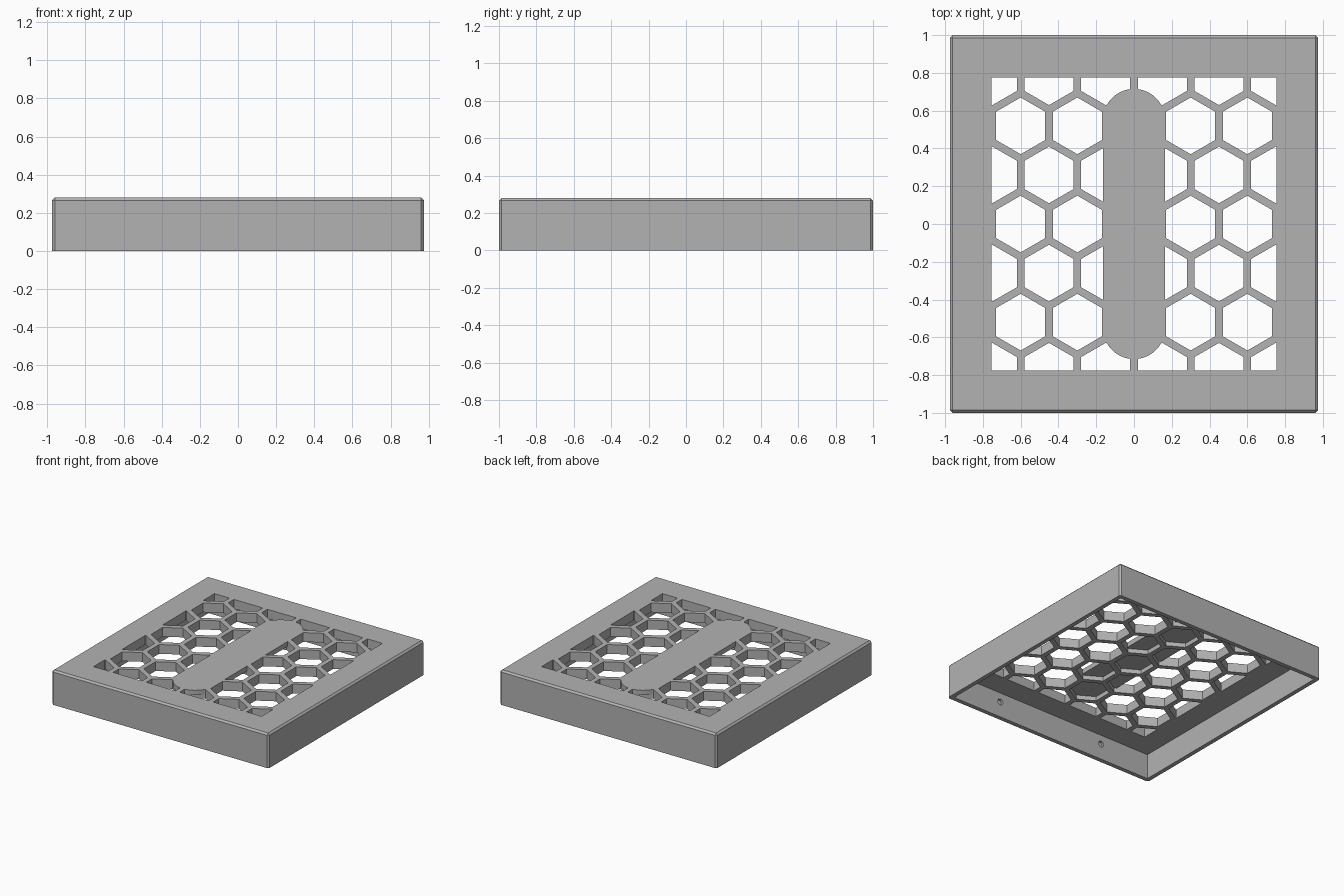
import bpy, bmesh
from math import sin, cos, pi
from mathutils import Vector

W, D, H = 1.95, 2.0, 0.28          # outer size
WALL, PLATE = 0.035, 0.075         # side wall and top plate thickness
PITCH, HEX_R = 0.30, 0.15          # honeycomb spacing and hole radius
GRILLE_X, GRILLE_Y = 0.755, 0.776  # half size of the honeycomb field
BAR_R, BAR_Y, BAR_T = 0.165, 0.55, 0.04

cube = bpy.data.objects.get("Cube")
if cube:
    bpy.data.objects.remove(cube, do_unlink=True)

grey = bpy.data.materials.new("grey_plastic")
grey.use_nodes = True
colour = (0.45, 0.45, 0.45, 1)
grey.diffuse_color = colour
grey.node_tree.nodes["Principled BSDF"].inputs["Base Color"].default_value = colour


def make_object(name, bm, helper=False):
    bmesh.ops.recalc_face_normals(bm, faces=bm.faces[:])
    mesh = bpy.data.meshes.new(name)
    bm.to_mesh(mesh)
    bm.free()
    mesh.materials.append(grey)
    ob = bpy.data.objects.new(name, mesh)
    bpy.context.collection.objects.link(ob)
    if helper:
        ob.hide_render = True
        ob.hide_viewport = True
    return ob


def add_box(bm, x, y, z0, z1):
    verts = bmesh.ops.create_cube(bm, size=1)["verts"]
    for v in verts:
        v.co = Vector((v.co.x * x, v.co.y * y, z0 + (v.co.z + 0.5) * (z1 - z0)))


def add_prism(bm, outline, z0, z1):
    face = bm.faces.new([bm.verts.new((x, y, z0)) for x, y in outline])
    top = bmesh.ops.extrude_face_region(bm, geom=[face])["geom"]
    for v in top:
        if isinstance(v, bmesh.types.BMVert):
            v.co.z = z1


def cut(target, cutter):
    mod = target.modifiers.new(cutter.name, "BOOLEAN")
    mod.operation = "DIFFERENCE"
    mod.solver = "EXACT"
    mod.object = cutter


# Cover: box with chamfered top and corner edges
bm = bmesh.new()
add_box(bm, W, D, 0, H)
edges = [e for e in bm.edges if max(v.co.z for v in e.verts) > 0.01]
bmesh.ops.bevel(bm, geom=edges, offset=0.014, segments=1, affect="EDGES")
cover = make_object("grille_cover", bm)

# Hollow underside
bm = bmesh.new()
add_box(bm, W - 2 * WALL, D - 2 * WALL, -0.1, H - PLATE)
cut(cover, make_object("hollow_cutter", bm, True))

# Honeycomb holes, trimmed to the rectangular field
bm = bmesh.new()
for row in range(-3, 4):
    for col in range(-3, 4):
        cx = (col + 0.5 * (row % 2)) * PITCH
        cy = row * PITCH * cos(pi / 6)
        if abs(cx) - PITCH / 2 < GRILLE_X - 0.01:
            add_prism(bm, [(cx + HEX_R * sin(k * pi / 3), cy + HEX_R * cos(k * pi / 3))
                           for k in range(6)], H - PLATE - 0.05, H + 0.05)
for sign in (-1, 1):
    for limit in (Vector((GRILLE_X, 0, 0)), Vector((0, GRILLE_Y, 0))):
        bmesh.ops.bisect_plane(bm, geom=bm.verts[:] + bm.edges[:] + bm.faces[:],
                               plane_co=limit * sign, plane_no=limit * sign,
                               clear_outer=True)
        bmesh.ops.holes_fill(bm, edges=[e for e in bm.edges if e.is_boundary], sides=0)
holes = make_object("honeycomb_cutter", bm, True)

# Solid rounded bar left across the top half of the honeycomb
bm = bmesh.new()
outline = []
for end in (1, -1):
    for k in range(25):
        a = k * pi / 24
        outline.append((end * BAR_R * cos(a), end * (BAR_Y + BAR_R * sin(a))))
add_prism(bm, outline, H - BAR_T, H + 0.1)
cut(holes, make_object("bar_keeper", bm, True))
cut(cover, holes)

# Small round sockets on the inside of the front and back walls
bm = bmesh.new()
for side in (-1, 1):
    for x in (-0.49, 0.49):
        ring = [bm.verts.new((x + 0.025 * cos(k * pi / 8), side * (D / 2 - 0.015),
                              0.13 + 0.025 * sin(k * pi / 8))) for k in range(16)]
        face = bm.faces.new(ring)
        back = bmesh.ops.extrude_face_region(bm, geom=[face])["geom"]
        for v in back:
            if isinstance(v, bmesh.types.BMVert):
                v.co.y -= side * 0.06
cut(cover, make_object("socket_cutter", bm, True))
